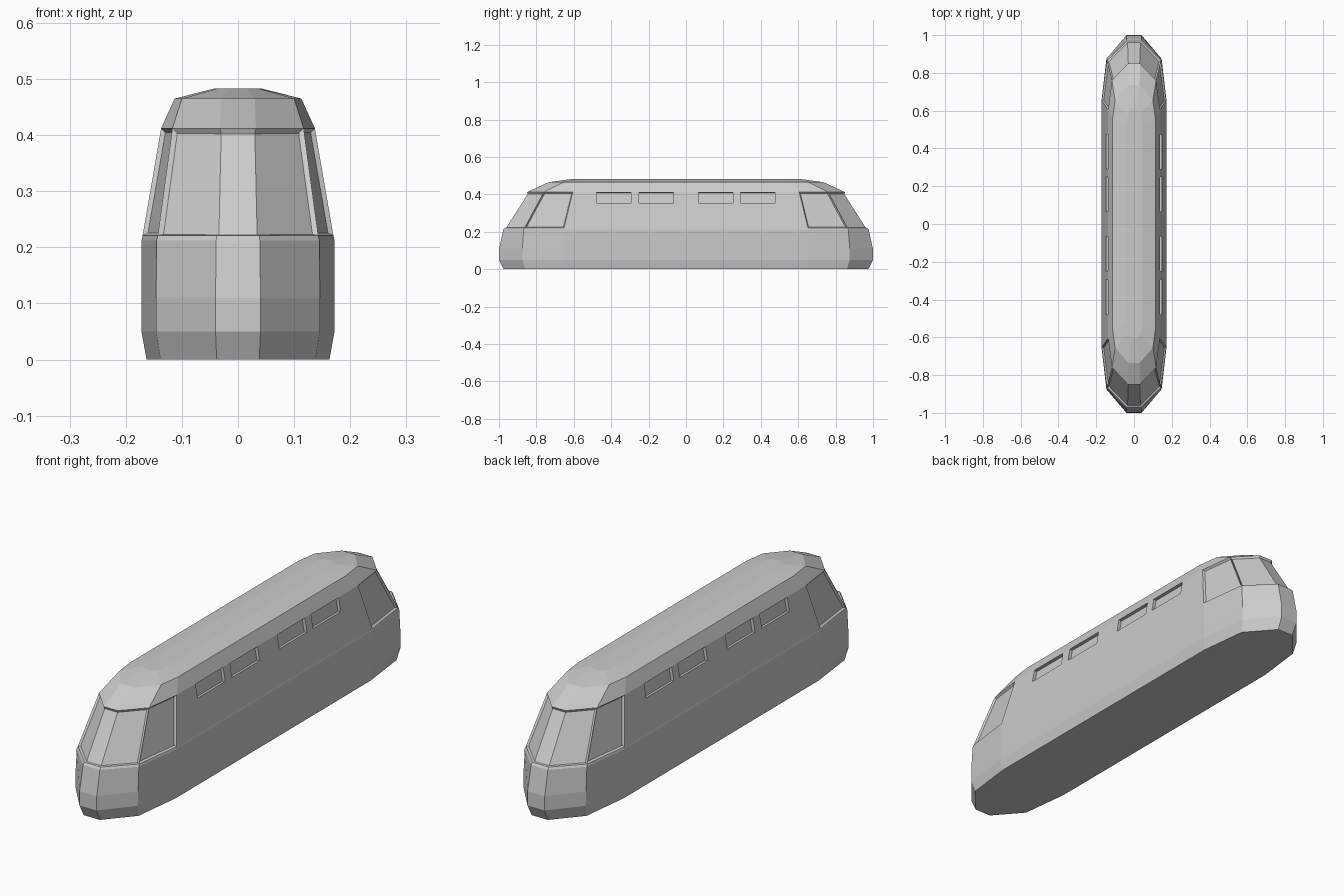
import bpy, bmesh
from math import atan2
from mathutils import Matrix

if "Cube" in bpy.data.objects:
    bpy.data.objects.remove(bpy.data.objects["Cube"])

# Plan-view quarter outlines (nose, corner, flank) at each height
LEVELS = [
    (0.0,   [(0.038, 0.975), (0.138, 0.86), (0.163, 0.65)]),
    (0.05,  [(0.04, 1.0), (0.146, 0.875), (0.172, 0.655)]),
    (0.11,  [(0.04, 0.999), (0.146, 0.875), (0.172, 0.655)]),
    (0.212, [(0.039, 0.977), (0.145, 0.868), (0.172, 0.655)]),
    (0.221, [(0.038, 0.97), (0.143, 0.863), (0.170, 0.652)]),
    (0.412, [(0.032, 0.85), (0.117, 0.76), (0.137, 0.605)]),
    (0.465, [(0.03, 0.735), (0.10, 0.655), (0.113, 0.56)]),
    (0.483, [(0.015, 0.605), (0.036, 0.585), (0.042, 0.53)]),
]
GLASS = 4  # band holding the cab glazing


def outline(q):
    """Mirror a quarter outline into a closed 12-point loop."""
    right = q + [(x, -y) for x, y in reversed(q)]
    return right + [(-x, y) for x, y in reversed(right)]


# Body shell lofted through the outlines
bm = bmesh.new()
rings = [[bm.verts.new((x, y, z)) for x, y in outline(q)] for z, q in LEVELS]
n = len(rings[0])
bands = [[bm.faces.new((a[i], a[(i + 1) % n], b[(i + 1) % n], b[i])) for i in range(n)]
         for a, b in zip(rings, rings[1:])]
bm.faces.new(rings[0])
bm.faces.new(rings[-1])
bmesh.ops.recalc_face_normals(bm, faces=bm.faces)

# Recessed windshields (three facets each) and cab side windows
glazing = [(10, 11, 0), (4, 5, 6), (1,), (3,), (7,), (9,)]
for group in [[bands[GLASS][i] for i in g] for g in glazing]:
    bmesh.ops.inset_region(bm, faces=group, thickness=0.006, depth=-0.008,
                           use_even_offset=True, use_boundary=True)
mesh = bpy.data.meshes.new("rail_car_body")
bm.to_mesh(mesh)
bm.free()
body = bpy.data.objects.new("rail_car_body", mesh)
bpy.context.collection.objects.link(body)

# Cutter for the four passenger windows on each leaning side
lean = atan2(0.033, 0.191)
bm = bmesh.new()
for side in (-1, 1):
    for y in (-0.387, -0.158, 0.158, 0.383):
        bmesh.ops.create_cube(bm, size=1, matrix=(
            Matrix.Translation((side * 0.142, y, 0.382))
            @ Matrix.Rotation(-side * lean, 4, 'Y')
            @ Matrix.Diagonal((0.026, 0.184, 0.058, 1))))
mesh = bpy.data.meshes.new("window_cutter")
bm.to_mesh(mesh)
bm.free()
cutter = bpy.data.objects.new("window_cutter", mesh)
bpy.context.collection.objects.link(cutter)
cutter.hide_render = True
cutter.hide_set(True)

cut = body.modifiers.new("passenger_windows", 'BOOLEAN')
cut.operation = 'DIFFERENCE'
cut.solver = 'EXACT'
cut.object = cutter
